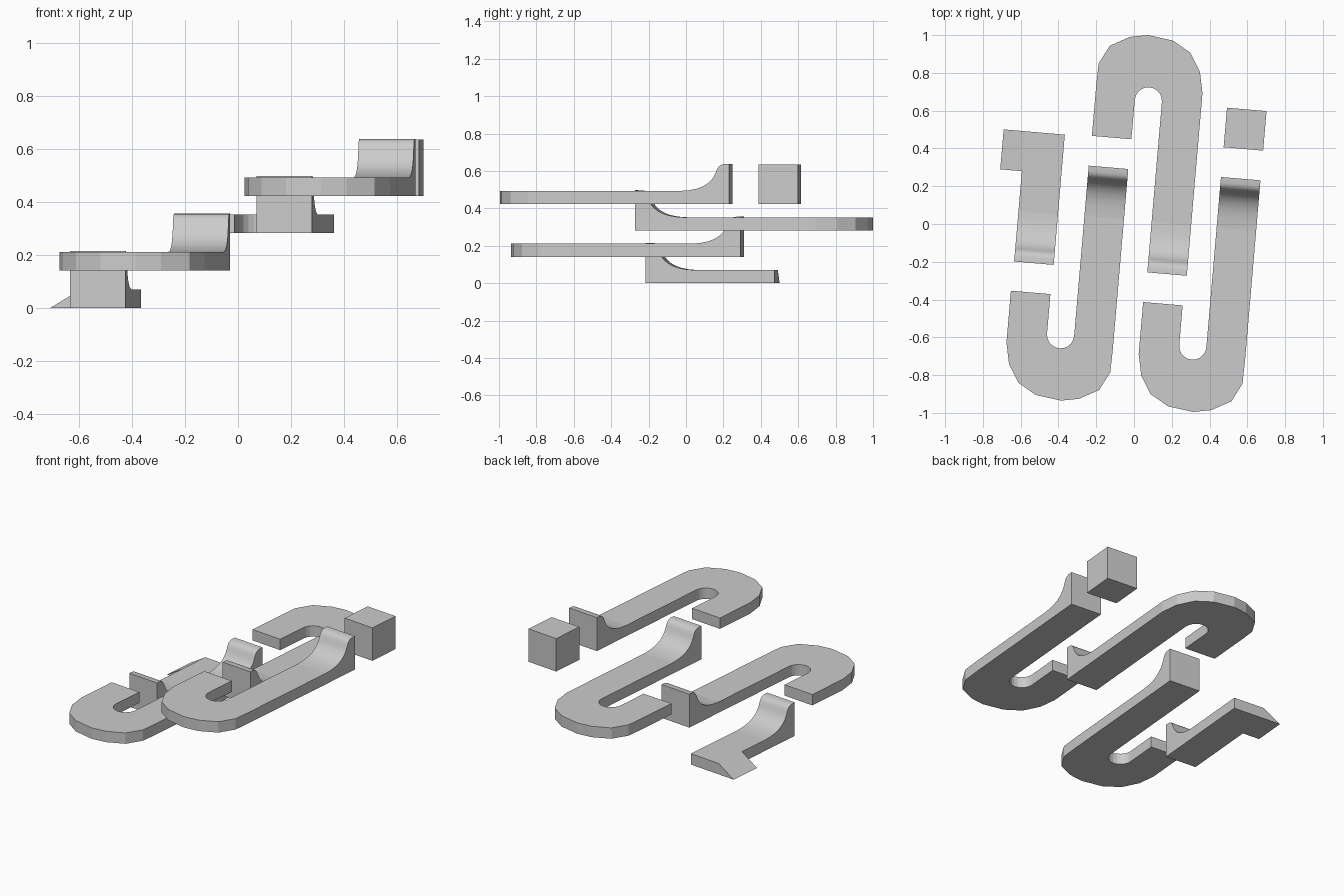
import bpy, bmesh, math
from mathutils import Matrix, Vector

if "Cube" in bpy.data.objects:
    bpy.data.objects.remove(bpy.data.objects["Cube"])

TILT = math.radians(-4.9)
W = 0.105          # half width of every strip
T = 0.07           # strip thickness
RAMP = 0.267       # length of the curved step
MID = -0.177       # middle of the U bend across the strips

# Curved step profile: (distance from end, height)
STEP = [(0, 0.145), (0.03, 0.144), (0.046, 0.139), (0.058, 0.128), (0.067, 0.112),
        (0.075, 0.092), (0.085, 0.073), (0.1, 0.054), (0.12, 0.037), (0.145, 0.023),
        (0.175, 0.012), (0.215, 0.004), (RAMP, 0)]

# Outer outline of the U bend: (across, distance from end)
BEND = [(W, 0.96), (0.102, 1.08), (0.052, 1.178), (-0.05, 1.234), (-0.145, 1.252),
        (-0.28, 1.234), (-0.377, 1.178), (-0.436, 1.082), (2 * MID - W, 0.97)]


def prism(bm, pts, offset, skip=(), smooth=()):
    """Extrude a closed 3D outline by an offset, leaving out the skipped sides."""
    a = [bm.verts.new(p) for p in pts]
    b = [bm.verts.new(Vector(p) + Vector(offset)) for p in pts]
    bm.faces.new(a)
    bm.faces.new(b[::-1])
    n = len(pts)
    for i in range(n):
        if i not in skip:
            j = (i + 1) % n
            f = bm.faces.new((a[i], a[j], b[j], b[i]))
            f.smooth = i in smooth


def finish(bm, name, end, z, flip):
    """Weld, place along the tilted axis and link as an object."""
    bmesh.ops.remove_doubles(bm, verts=bm.verts, dist=1e-4)
    bm.transform(Matrix.Translation((end[0], end[1], z))
                 @ Matrix.Rotation(TILT, 4, 'Z')
                 @ Matrix.Diagonal((1, flip, 1, 1)))
    bmesh.ops.recalc_face_normals(bm, faces=bm.faces)
    me = bpy.data.meshes.new(name)
    bm.to_mesh(me)
    bm.free()
    ob = bpy.data.objects.new(name, me)
    bpy.context.collection.objects.link(ob)
    return ob


def add_step(bm):
    """Curved riser at the end of a strip; its inner end joins the plate."""
    pts = [(-W, d, T + h) for d, h in STEP] + [(-W, RAMP, 0), (-W, 0, 0)]
    n = len(STEP)
    prism(bm, pts, (2 * W, 0, 0), skip=(n - 1,), smooth=range(n - 1))


def hook(name, end, z, flip, mirror_bend):
    bm = bmesh.new()
    add_step(bm)
    bend = [(2 * MID - u, d) for u, d in reversed(BEND)] if mirror_bend else BEND
    r = (abs(2 * MID) - 2 * W) / 2
    inner = [(MID + r * math.cos(t), 0.905 + r * math.sin(t))
             for t in (math.pi * (1 - i / 10) for i in range(11))]
    outline = ([(-W, RAMP), (W, RAMP)] + list(bend)
               + [(2 * MID - W, 0.695), (2 * MID + W, 0.695)] + inner)
    prism(bm, [(u, d, 0) for u, d in outline], (0, 0, T), skip=(0,))
    return finish(bm, name, end, z, flip)


# Bottom strip with curved step and sloping side spur
S0, S1, TIP = 0.48, 0.692, -0.22
bm = bmesh.new()
add_step(bm)
plate = [(-W, RAMP), (W, RAMP), (W, S1), (-W, S1), (-W, S0)]
prism(bm, [(u, d, 0) for u, d in plate], (0, 0, T), skip=(0, 3))
prism(bm, [(-W, S0, 0), (-W, S0, T), (TIP, S0, 0)], (0, S1 - S0, 0), skip=(0,))
finish(bm, "bottom_strip", (-0.53, -0.2075), 0, 1)

# Three stacked hooks, alternating direction
hook("lower_hook", (-0.135, 0.30), 0.141, -1, False)
hook("middle_hook", (0.175, -0.265), 0.282, 1, True)
hook("upper_hook", (0.565, 0.24), 0.423, -1, False)

# End block beyond the upper hook
bm = bmesh.new()
prism(bm, [(-W, -W, 0), (W, -W, 0), (W, W, 0), (-W, W, 0)], (0, 0, 0.212))
finish(bm, "end_block", (0.588, 0.502), 0.423, 1)
